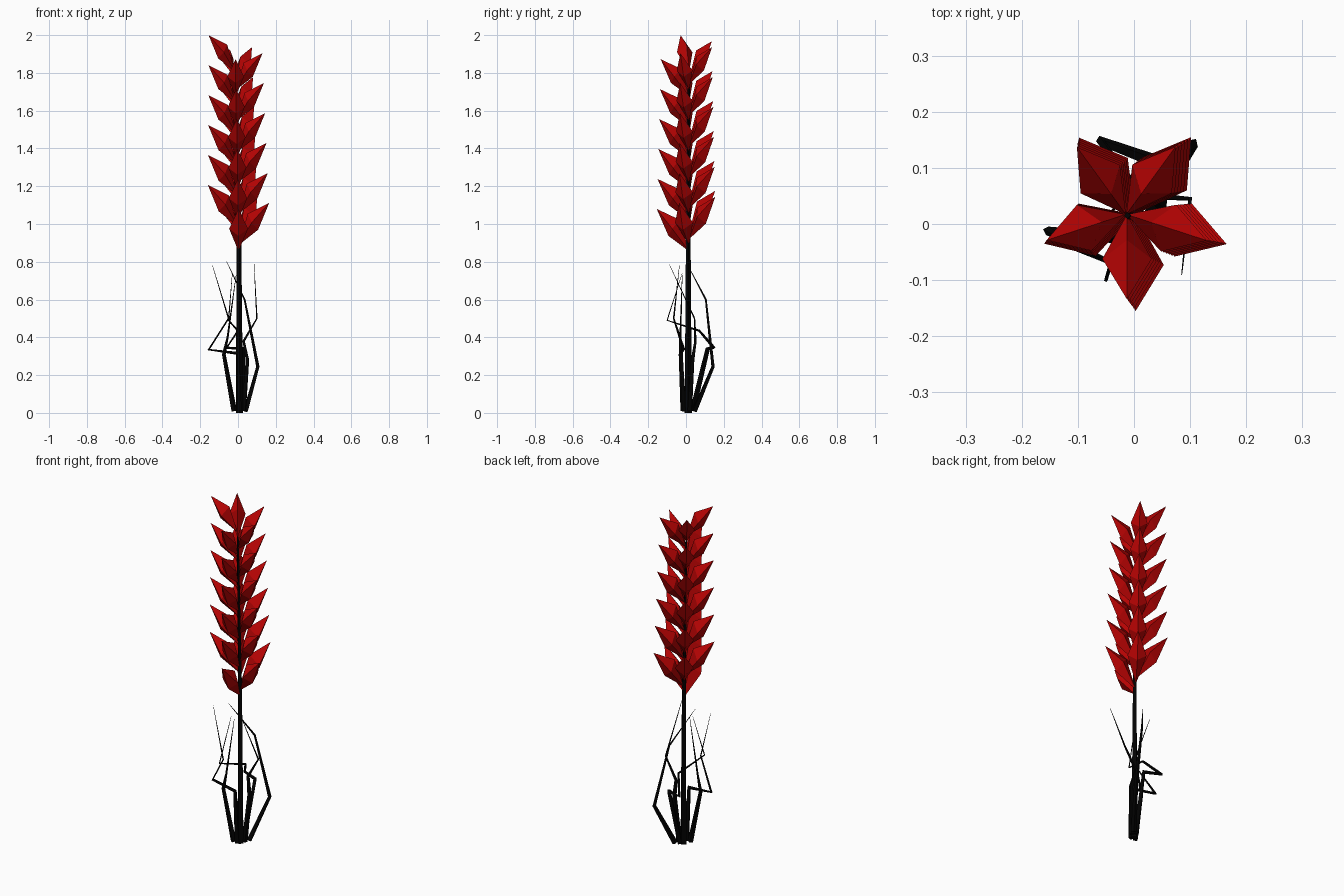
import bpy
import bmesh
from math import radians
from mathutils import Matrix, Vector

if "Cube" in bpy.data.objects:
    bpy.data.objects.remove(bpy.data.objects["Cube"], do_unlink=True)


def make_material(name, color):
    mat = bpy.data.materials.new(name)
    mat.use_nodes = True
    mat.diffuse_color = color
    bsdf = mat.node_tree.nodes["Principled BSDF"]
    bsdf.inputs["Base Color"].default_value = color
    bsdf.inputs["Roughness"].default_value = 0.8
    return mat


red = make_material("deep red", (0.48, 0.001, 0.001, 1))
black = make_material("black", (0.0005, 0.0005, 0.0005, 1))


def tapered_tube(name, points, start, end):
    """Four-sided tube through the points, tapering along its length."""
    curve = bpy.data.curves.new(name, "CURVE")
    curve.dimensions = "3D"
    curve.bevel_depth = 1.0
    curve.bevel_resolution = 0
    curve.use_fill_caps = True
    spline = curve.splines.new("POLY")
    spline.points.add(len(points) - 1)
    for i, (point, co) in enumerate(zip(spline.points, points)):
        point.co = (*co, 1)
        point.radius = start + (end - start) * i / (len(points) - 1)
    curve.materials.append(black)
    obj = bpy.data.objects.new(name, curve)
    bpy.context.collection.objects.link(obj)
    bpy.ops.object.select_all(action="DESELECT")
    obj.select_set(True)
    bpy.context.view_layer.objects.active = obj
    bpy.ops.object.convert(target="MESH")
    for poly in bpy.context.object.data.polygons:
        poly.use_smooth = False


# Main stem, leaning slightly near the top
tapered_tube("stem", [(0.008, 0.012, 0), (0.005, 0.012, 0.9), (-0.012, 0.015, 1.78)],
             0.019, 0.006)

# Bent, thorn-like blades around the foot
blades = {
    "right_back_blade": [(0.04, 0.045, 0.01), (0.105, 0.143, 0.245),
                         (0.035, 0.105, 0.6), (-0.06, 0, 0.8)],
    "front_blade": [(-0.02, -0.012, 0.01), (-0.075, -0.028, 0.31),
                    (-0.055, -0.03, 0.4), (-0.01, -0.02, 0.73)],
    "hooked_blade": [(0.005, -0.015, 0.01), (0, -0.028, 0.315), (-0.155, -0.012, 0.335),
                     (-0.05, -0.065, 0.5), (-0.135, -0.035, 0.78)],
    "zigzag_blade": [(0.015, 0.035, 0.01), (0.03, 0.115, 0.34), (-0.06, 0.148, 0.345),
                     (0, 0.07, 0.435), (-0.05, -0.1, 0.49), (-0.03, -0.02, 0.74)],
    "left_blade": [(0.03, 0.02, 0.01), (0.05, 0.035, 0.28), (0.03, 0.05, 0.38),
                   (0.1, 0.045, 0.5), (0.085, -0.09, 0.79)],
}
for name, path in blades.items():
    tapered_tube(name, path, 0.015, 0.001)

# Pointed kernel: base, ring of outer / side / inner corners, tip
BASE = Vector((0, 0, 0))
TIP = Vector((0.172, 0, 0.225))
RING = [Vector(co) for co in ((0.11, 0, 0.082), (0.09, 0.05, 0.12),
                              (0.052, 0, 0.168), (0.09, -0.05, 0.12))]


def add_kernel(bm, matrix):
    base, tip = bm.verts.new(matrix @ BASE), bm.verts.new(matrix @ TIP)
    ring = [bm.verts.new(matrix @ co) for co in RING]
    for i, vert in enumerate(ring):
        following = ring[(i + 1) % len(ring)]
        bm.faces.new((vert, following, tip))
        bm.faces.new((following, vert, base))


# Kernels climb the stem in a spiral, five to a turn
bm = bmesh.new()
TURNS, PER_TURN = 6, 5
COUNT = TURNS * PER_TURN
for i in range(COUNT):
    t = i / (COUNT - 1)
    size = 1 - 0.14 * t
    height = 0.855 + 0.951 * t
    matrix = (Matrix.Translation((0.003 - 0.018 * t, 0.017, height))
              @ Matrix.Rotation(radians(-90 + i * 360 / PER_TURN), 4, "Z")
              @ Matrix.Scale(size, 4))
    add_kernel(bm, matrix)
bmesh.ops.recalc_face_normals(bm, faces=bm.faces)
mesh = bpy.data.meshes.new("kernels")
bm.to_mesh(mesh)
bm.free()
mesh.materials.append(red)
bpy.context.collection.objects.link(bpy.data.objects.new("kernels", mesh))
